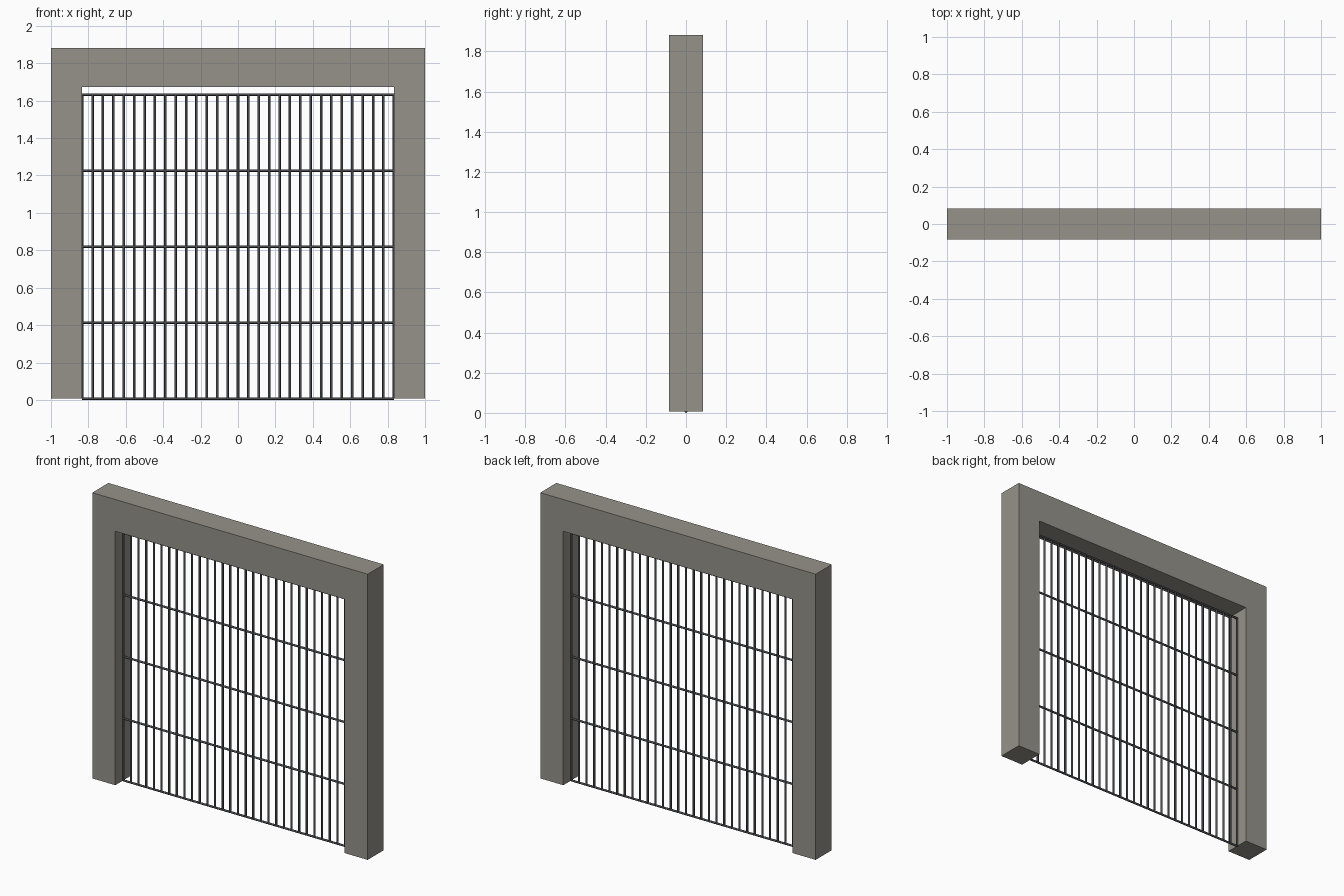
import bpy
import bmesh
from mathutils import Vector

cube = bpy.data.objects.get("Cube")
if cube:
    bpy.data.objects.remove(cube, do_unlink=True)


def make_material(name, rgb):
    mat = bpy.data.materials.new(name)
    mat.use_nodes = True
    mat.diffuse_color = (*rgb, 1)
    mat.node_tree.nodes["Principled BSDF"].inputs["Base Color"].default_value = (*rgb, 1)
    return mat


STONE = make_material("warm grey stone", (0.305, 0.291, 0.255))
IRON = make_material("dark iron", (0.068, 0.071, 0.08))

HALF_OPENING = 0.833
BAR_RADIUS = 0.0067
BASE = BAR_RADIUS
TOP = 1.882
LINTEL_BOTTOM = 1.673
GATE_TOP = 1.632
DEPTH = 0.167


def finish(bm, name, mat):
    bmesh.ops.recalc_face_normals(bm, faces=bm.faces)
    mesh = bpy.data.meshes.new(name)
    bm.to_mesh(mesh)
    bm.free()
    mesh.materials.append(mat)
    obj = bpy.data.objects.new(name, mesh)
    bpy.context.collection.objects.link(obj)
    return obj


def rod(name, start, end):
    start, end = Vector(start), Vector(end)
    axis = end - start
    bm = bmesh.new()
    bmesh.ops.create_cone(bm, cap_ends=True, segments=8, radius1=BAR_RADIUS,
                          radius2=BAR_RADIUS, depth=axis.length)
    obj = finish(bm, name, IRON)
    obj.location = (start + end) / 2
    obj.rotation_euler = axis.to_track_quat("Z", "Y").to_euler()
    bpy.ops.object.select_all(action="DESELECT")
    obj.select_set(True)
    bpy.context.view_layer.objects.active = obj
    bpy.ops.object.shade_smooth_by_angle(angle=0.9)


# Doorway surround: an upside-down U profile, extruded through its depth
half_profile = [(1, BASE), (1, TOP)]
inner = [(HALF_OPENING, LINTEL_BOTTOM), (HALF_OPENING, BASE)]
outline = ([(-x, z) for x, z in half_profile] + half_profile[::-1]
           + inner[::-1] + [(-x, z) for x, z in inner])
bm = bmesh.new()
face = bm.faces.new([bm.verts.new((x, -DEPTH / 2, z)) for x, z in outline])
result = bmesh.ops.extrude_face_region(bm, geom=[face])
moved = [g for g in result["geom"] if isinstance(g, bmesh.types.BMVert)]
bmesh.ops.translate(bm, verts=moved, vec=(0, DEPTH, 0))
finish(bm, "stone_surround", STONE)

# Upright gate bars
BARS = 31
for i in range(BARS):
    x = HALF_OPENING * (2 * i / (BARS - 1) - 1)
    rod(f"upright_bar_{i + 1}", (x, 0, BASE), (x, 0, GATE_TOP))

# Horizontal gate rods
RODS = 5
for i in range(RODS):
    z = BASE + (GATE_TOP - BASE) * i / (RODS - 1)
    rod(f"cross_rod_{i + 1}", (-HALF_OPENING, 0, z), (HALF_OPENING, 0, z))
